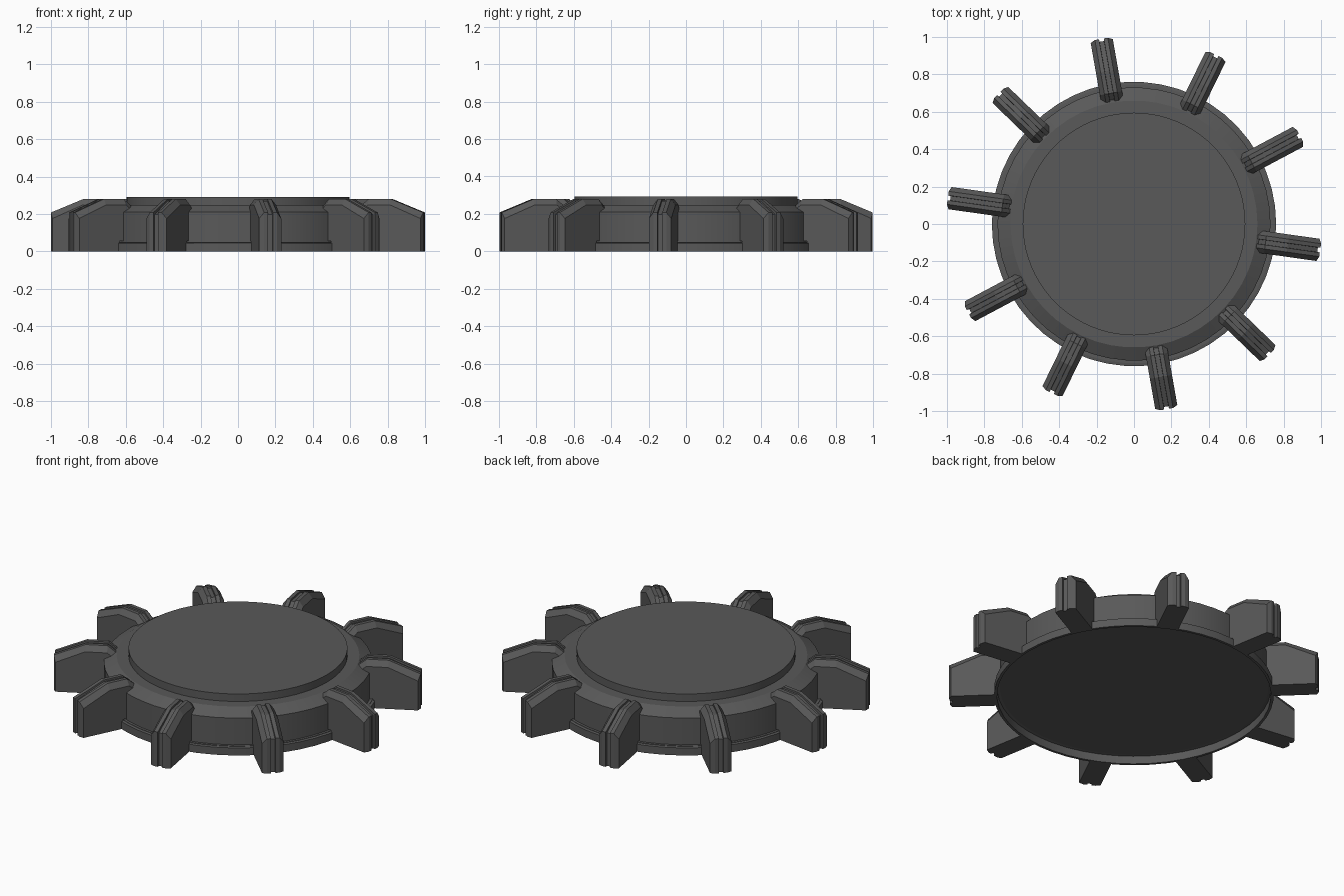
import bpy, bmesh, math
from mathutils import Matrix, Vector

if "Cube" in bpy.data.objects:
    bpy.data.objects.remove(bpy.data.objects["Cube"])

grey = bpy.data.materials.new("dark_grey")
grey.diffuse_color = (0.1, 0.1, 0.1, 1)
grey.use_nodes = True
grey.node_tree.nodes["Principled BSDF"].inputs["Base Color"].default_value = grey.diffuse_color


def finish(name, bm, smooth=False):
    bmesh.ops.recalc_face_normals(bm, faces=bm.faces)
    mesh = bpy.data.meshes.new(name)
    bm.to_mesh(mesh)
    bm.free()
    mesh.materials.append(grey)
    ob = bpy.data.objects.new(name, mesh)
    bpy.context.collection.objects.link(ob)
    if smooth:
        bpy.ops.object.select_all(action='DESELECT')
        ob.select_set(True)
        bpy.context.view_layer.objects.active = ob
        bpy.ops.object.shade_smooth_by_angle(angle=math.radians(25))
    return ob


def lathe(name, profile, sides):
    """Closed solid of revolution; both profile ends are capped."""
    bm = bmesh.new()
    rings = []
    for r, z in profile:
        rings.append([bm.verts.new((r * math.cos(a), r * math.sin(a), z))
                      for a in (2 * math.pi * i / sides for i in range(sides))])
    for a, b in zip(rings, rings[1:]):
        for i in range(sides):
            j = (i + 1) % sides
            bm.faces.new((a[i], a[j], b[j], b[i]))
    bm.faces.new(rings[0])
    bm.faces.new(rings[-1])
    return finish(name, bm, True)


# Drum: recessed floor, bottom flange, wall, bevelled shoulder
lathe("drum", [(0.745, 0.05), (0.745, 0), (0.76, 0), (0.76, 0.045), (0.73, 0.05),
               (0.73, 0.21), (0.66, 0.247), (0.59, 0.247)], 50)
# Raised round lid
lathe("lid", [(0.595, 0.24), (0.595, 0.292)], 80)


def fin_outline(top, end):
    """Side outline (radius, height) pulled in at the top and outer end."""
    return [(0.748, 0), (0.748, 0.055), (0.655, 0.055), (0.655, 0.235 - top),
            (0.71, 0.28 - top), (0.83, 0.28 - top), (1.005 - end, 0.208 - top), (1.005 - end, 0)]


# Fins: bevelled outer edges and a shallow groove down the middle
stations = [(-0.06, 0.032, 0.012), (-0.035, 0, 0), (-0.013, 0, 0), (-0.012, 0.01, 0.014),
            (0.012, 0.01, 0.014), (0.013, 0, 0), (0.035, 0, 0), (0.06, 0.032, 0.012)]
for k in range(10):
    bm = bmesh.new()
    loops = [[bm.verts.new((r, t, z)) for r, z in fin_outline(top, end)]
             for t, top, end in stations]
    for a, b in zip(loops, loops[1:]):
        for i in range(len(a)):
            j = (i + 1) % len(a)
            bm.faces.new((a[i], a[j], b[j], b[i]))
    bm.faces.new(loops[0])
    bm.faces.new(loops[-1])
    bm.transform(Matrix.Rotation(math.radians(36 * k - 8), 4, 'Z'))
    finish(f"fin_{k + 1}", bm)
